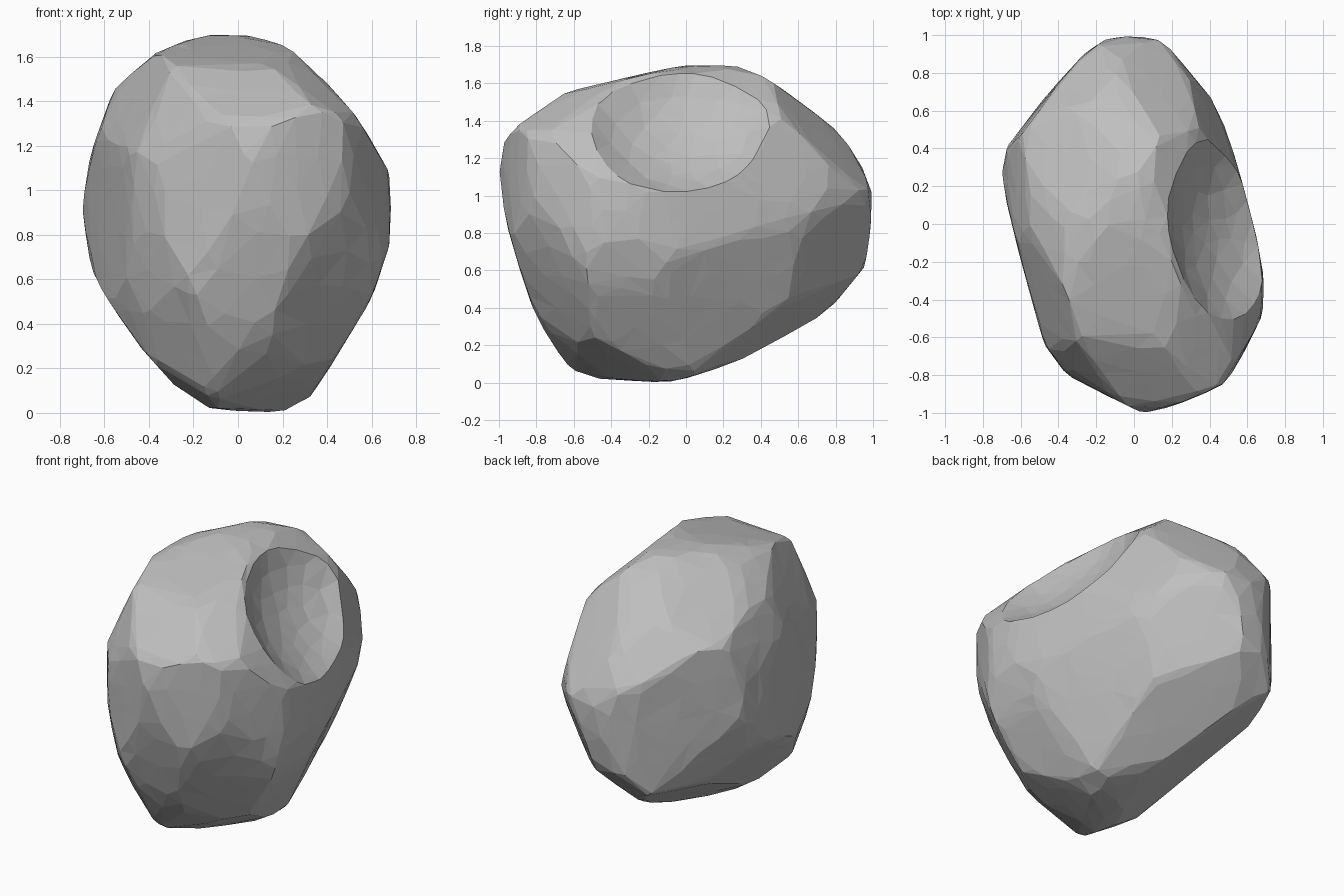
import bpy, bmesh, random
from mathutils import Vector, Matrix
from mathutils.geometry import convex_hull_2d

random.seed(4)
if "Cube" in bpy.data.objects:
    bpy.data.objects.remove(bpy.data.objects["Cube"], do_unlink=True)

CORE = Vector((0, 0, .85))
SHARPNESS = 90      # higher gives crisper corners between planes
ALLOWANCE = 1.009   # makes up for what the corner rounding removes
AXIS_X, AXIS_Y, AXIS_Z = Vector((1, 0, 0)), Vector((0, 1, 0)), Vector((0, 0, 1))

# Outline across the width
front_outline = [(-.13, .02), (.19, 0), (.33, .08), (.6, .52), (.69, .8), (.68, 1.07),
                 (.58, 1.26), (.4, 1.52), (.26, 1.63), (.02, 1.7), (-.14, 1.7),
                 (-.36, 1.62), (-.55, 1.46), (-.66, 1.16), (-.7, .9), (-.64, .59), (-.36, .16)]
# Outline along the length
side_outline = [(-.6, .04), (-.54, .02), (-.1, 0), (.02, .03), (.61, .24), (.82, .45),
                (.95, .62), (1, .9), (.99, 1.04), (.88, 1.26), (.76, 1.42), (.44, 1.63),
                (.24, 1.7), (0, 1.7), (-.28, 1.64), (-.8, 1.51), (-.95, 1.36),
                (-1, 1.18), (-.97, .9), (-.88, .58), (-.8, .36)]
# Outline of the plan
plan_outline = [(.05, -1), (.24, -.95), (.48, -.84), (.57, -.7), (.68, -.47), (.69, -.32),
                (.65, -.08), (.52, .4), (.43, .64), (.25, .9), (.15, .97), (-.03, 1),
                (-.14, .98), (-.26, .9), (-.67, .44), (-.7, .25), (-.64, -.03),
                (-.46, -.68), (-.38, -.78)]
# Diagonal outlines that chamfer the corners, relative to the core
diagonal_front = [(-.76, .12), (-.58, .47), (-.46, .69), (-.31, .77), (.13, .86), (.36, .82),
                  (.68, .5), (.72, .23), (.69, .07), (.5, -.35), (.27, -.77), (.17, -.83),
                  (-.26, -.9), (-.46, -.89), (-.68, -.51), (-.75, -.21)]
diagonal_back = [(-.03, .87), (.22, .92), (.6, .76), (.75, .42), (.76, .21), (.72, -.13),
                 (.57, -.52), (.5, -.57), (-.26, -.77), (-.49, -.67), (-.72, -.11),
                 (-.57, .38), (-.39, .58)]
diagonal_under = [(.16, .89), (-.66, .51), (-.85, .27), (-.9, .1), (-.88, -.08), (-.78, -.35),
                  (-.56, -.72), (-.26, -.96), (.05, -.84), (.66, -.27), (.78, -.01),
                  (.75, .53), (.53, .74)]


def facets(outline, across, up, offset=0.0):
    """Turn each edge of a convex outline into a cutting plane, scaled by its distance."""
    pts = [Vector((a, b - offset)) for a, b in outline]
    pts = [pts[i] for i in convex_hull_2d(pts)]
    planes = []
    for p, q in zip(pts, pts[1:] + pts[:1]):
        edge = q - p
        if edge.length < .01:
            continue
        n = Vector((edge.y, -edge.x)).normalized()
        h = n.dot(p)
        if h < 0:
            n, h = -n, -h
        planes.append((across * n.x + up * n.y) / h)
    return planes


def tilted(x, y, lean):
    """Vertical axis of a diagonal outline."""
    return AXIS_Z * .866 + Vector((x, y, 0)) * lean


right_axis = Vector((.82, .57, 0))
cross_axis = Vector((-.82, .57, 0))
planes = facets(front_outline, AXIS_X, AXIS_Z, CORE.z)
planes += facets(side_outline, AXIS_Y, AXIS_Z, CORE.z)
planes += facets(plan_outline, AXIS_X, AXIS_Y)
planes += facets(diagonal_front, right_axis, tilted(.57, -.82, -.5))
planes += facets(diagonal_back, -right_axis, tilted(-.57, .82, -.5))
planes += facets(diagonal_under, cross_axis, tilted(.57, .82, .5))
# Broad broken face under the back
planes.append(Vector((.345, .567, -.75)) / .72)

# Ellipsoid that scoops the hollow out of the upper left flank
hollow_centre = Vector((.58, -.02, 1.42))
hollow_out = Vector((.77, .1, .62)).normalized()
hollow_long = Vector((.35, -.92, -.29)).normalized()
hollow_wide = hollow_out.cross(hollow_long).normalized()
to_hollow = Matrix((hollow_out / .27, hollow_long / .55, hollow_wide / .52))


def body_radius(d):
    """Distance to the rounded planar body along a direction."""
    total = sum(max(n.dot(d), 0) ** SHARPNESS for n in planes)
    return ALLOWANCE * total ** (-1 / SHARPNESS)


def hollow_radius(d):
    """Distance to the hollow along a direction, or infinity."""
    o, v = to_hollow @ (CORE - hollow_centre), to_hollow @ d
    a, b, c = v.dot(v), o.dot(v), o.dot(o) - 1
    disc = b * b - a * c
    if disc <= 0 or b >= 0:
        return float("inf")
    return (-b - disc ** .5) / a


# Boulder body with its hollow
bm = bmesh.new()
bmesh.ops.create_icosphere(bm, subdivisions=6, radius=1)
for v in bm.verts:
    d = v.co.normalized()
    r = min(body_radius(d), hollow_radius(d))
    v.co = CORE + d * r * (1 - random.uniform(0, .003))

mesh = bpy.data.meshes.new("boulder")
bm.to_mesh(mesh)
bm.free()
boulder = bpy.data.objects.new("boulder", mesh)
bpy.context.collection.objects.link(boulder)

# Broken, irregular flat facets
chip = boulder.modifiers.new("facets", 'DECIMATE')
chip.ratio = .045
for poly in mesh.polygons:
    poly.use_smooth = False

# Grey stone
stone = bpy.data.materials.new("grey stone")
stone.use_nodes = True
colour = (.52, .52, .52, 1)
stone.diffuse_color = colour
stone.node_tree.nodes["Principled BSDF"].inputs["Base Color"].default_value = colour
mesh.materials.append(stone)
